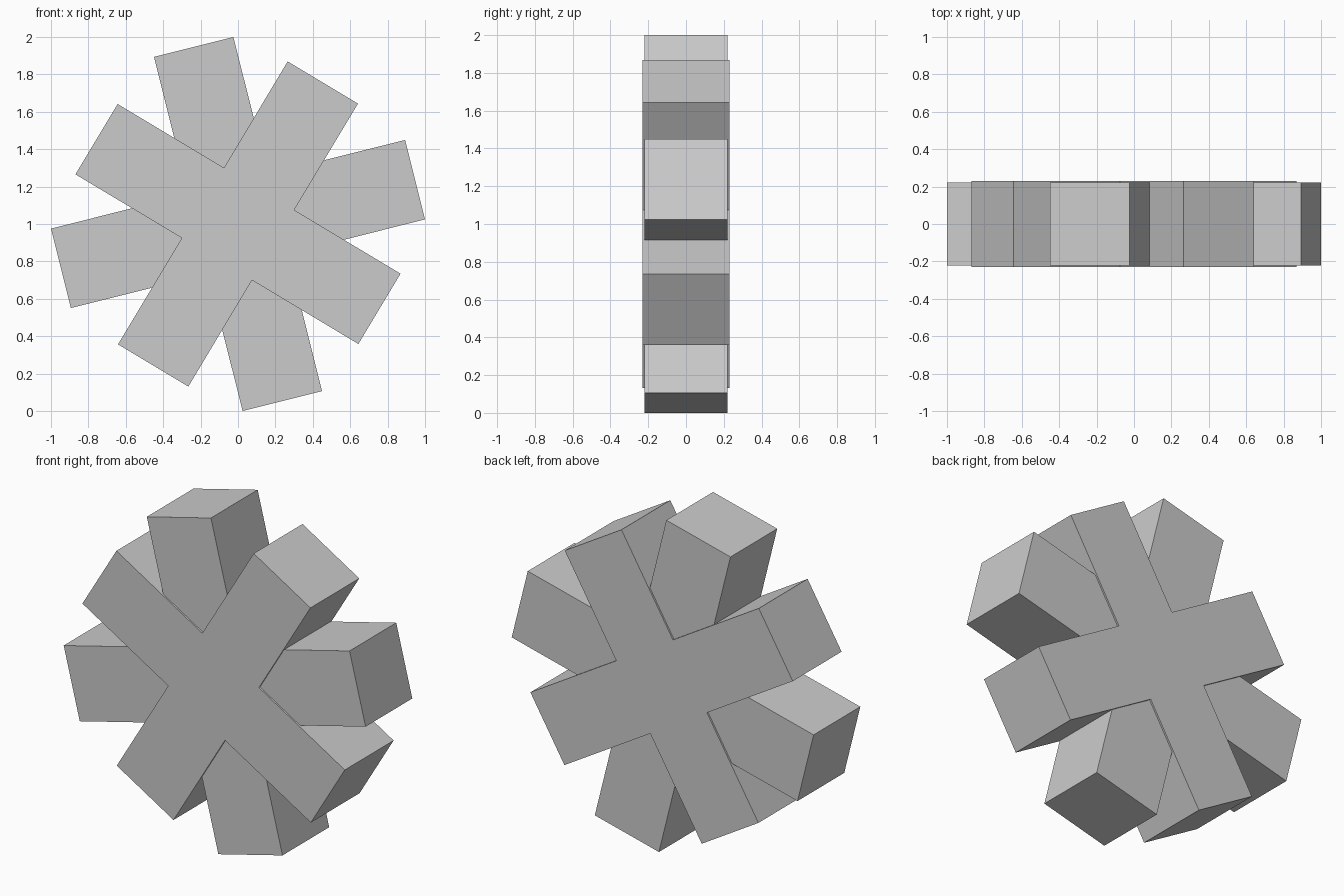
import bpy, bmesh, math
from mathutils import Matrix

if "Cube" in bpy.data.objects:
    bpy.data.objects.remove(bpy.data.objects["Cube"])

HALF_WIDTH = 0.219


def make_cross(name, reach, half_depth, angle):
    """Extruded plus-shaped block, turned about the y axis, centred at z = 1."""
    w = HALF_WIDTH
    turn = Matrix.Rotation(math.radians(angle), 2)
    bm = bmesh.new()
    verts = []
    for i in range(4):
        quarter = turn @ Matrix.Rotation(i * math.pi / 2, 2)
        for x, z in ((reach, -w), (reach, w), (w, w)):
            c, s = quarter[0][0], quarter[1][0]
            verts.append(bm.verts.new((c * x - s * z, -half_depth, s * x + c * z + 1)))
    face = bm.faces.new(verts)
    new = bmesh.ops.extrude_face_region(bm, geom=[face])["geom"]
    moved = [v for v in new if isinstance(v, bmesh.types.BMVert)]
    bmesh.ops.translate(bm, verts=moved, vec=(0, 2 * half_depth, 0))
    bmesh.ops.recalc_face_normals(bm, faces=bm.faces)
    mesh = bpy.data.meshes.new(name)
    bm.to_mesh(mesh)
    bm.free()
    obj = bpy.data.objects.new(name, mesh)
    bpy.context.collection.objects.link(obj)
    return obj


# Shorter, slightly thicker cross, and the longer one turned 45 degrees
make_cross("short_thick_cross", 0.882, 0.231, 59.05)
make_cross("long_thin_cross", 0.976, 0.221, 14.05)
